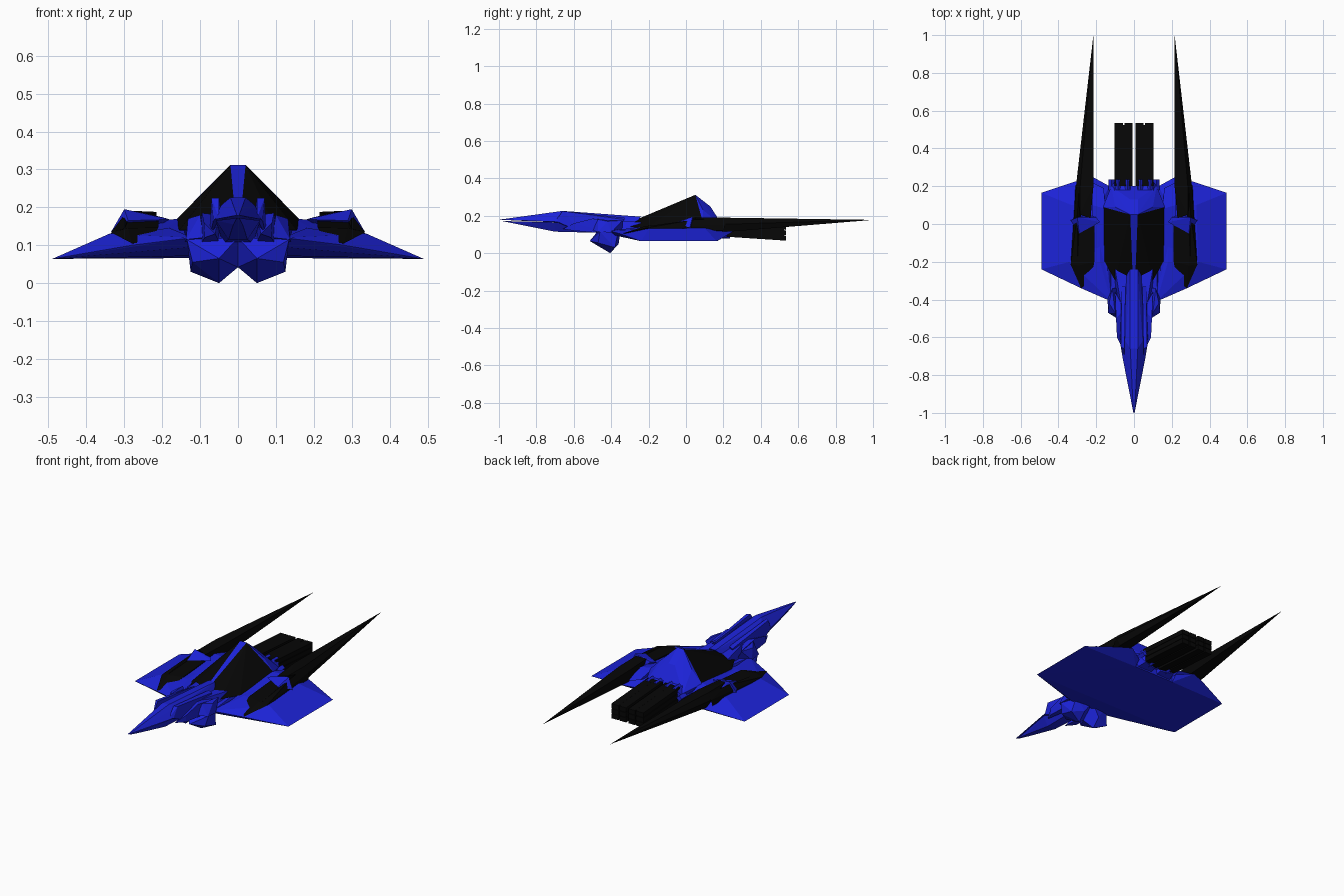
import bpy, bmesh


def material(name, color):
    m = bpy.data.materials.new(name)
    m.diffuse_color = color
    return m


BLUE = material("blue_paint", (0.012, 0.017, 0.70, 1))
BLACK = material("black_panel", (0.002, 0.002, 0.002, 1))


def solid(name, pts, mat=BLUE, sides="pair", is_black=None):
    """Faceted convex solid. sides: 'pair' = left and right copies, 'whole' = one shape across x=0."""
    for s in ((1, -1) if sides == "pair" else (0,)):
        if s:
            coords = [(s * x, y, z) for x, y, z in pts]
        else:
            coords = [(k * x, y, z) for x, y, z in pts for k in (1, -1) if x or k == 1]
        bm = bmesh.new()
        for c in coords:
            bm.verts.new(c)
        bmesh.ops.convex_hull(bm, input=bm.verts[:])
        loose = [v for v in bm.verts if not v.link_faces]
        bmesh.ops.delete(bm, geom=loose, context='VERTS')
        bmesh.ops.dissolve_limit(bm, angle_limit=0.01, verts=bm.verts[:], edges=bm.edges[:])
        bmesh.ops.recalc_face_normals(bm, faces=bm.faces[:])
        me = bpy.data.meshes.new(name)
        me.materials.append(mat)
        if is_black:
            me.materials.append(BLACK)
            for f in bm.faces:
                f.material_index = int(is_black(f.calc_center_median(), f.normal))
        bm.to_mesh(me)
        bm.free()
        label = {1: "right_", -1: "left_", 0: ""}[s] + name
        bpy.context.collection.objects.link(bpy.data.objects.new(label, me))


# Broad wings and the belly block between them
solid("wing", [(0.12, -0.41, 0.12), (0.28, -0.34, 0.10), (0.49, -0.24, 0.064),
               (0.49, 0.165, 0.064), (0.31, 0.225, 0.10), (0.22, 0.25, 0.115), (0.13, 0.20, 0.10),
               (0.34, -0.20, 0.13), (0.33, 0.10, 0.133), (0.18, -0.2, 0.145), (0.18, 0.1, 0.15),
               (0.17, -0.25, 0.072), (0.13, 0.17, 0.066), (0.12, -0.38, 0.095), (0.12, -0.25, 0.072)])
solid("belly", [(0.125, -0.41, 0.12), (0.125, -0.38, 0.095), (0.135, -0.25, 0.072),
                (0.135, 0.17, 0.066), (0.13, 0.17, 0.12), (0.12, -0.2, 0.14)], sides="whole")

# Raised central canopy with black flanks and a blue spine
solid("canopy", [(0.02, 0.05, 0.312), (0.006, -0.30, 0.165), (0.10, -0.30, 0.14),
                 (0.155, -0.20, 0.14), (0.165, 0.09, 0.165), (0.10, 0.09, 0.232),
                 (0.02, 0.13, 0.25), (0.07, 0.15, 0.20), (0.12, 0.20, 0.14),
                 (0.0, 0.14, 0.20), (0.1, 0.2, 0.10)], sides="whole",
      is_black=lambda c, n: abs(c.x) > 0.02 and n.z > 0.1 and c.y < 0.075)

# Canopy shoulder, sloping from the canopy to the nacelles
solid("shoulder", [(0.14, -0.28, 0.13), (0.22, -0.25, 0.13), (0.15, 0.08, 0.17),
                   (0.22, 0.10, 0.165), (0.16, 0.19, 0.14), (0.22, 0.22, 0.13), (0.18, 0.0, 0.09)])

# Black wing nacelles, running back outside the crests
solid("nacelle", [(0.28, -0.34, 0.105), (0.23, -0.31, 0.11), (0.335, -0.215, 0.134),
                  (0.21, -0.20, 0.147), (0.29, 0.02, 0.165), (0.21, 0.02, 0.165),
                  (0.29, -0.22, 0.145), (0.25, 0.0, 0.09), (0.30, 0.0, 0.125)], BLACK)
solid("nacelle_side", [(0.335, -0.215, 0.134), (0.30, -0.21, 0.144), (0.29, 0.0, 0.166),
                       (0.30, 0.05, 0.18), (0.305, 0.21, 0.155), (0.29, 0.20, 0.182),
                       (0.31, 0.20, 0.12), (0.27, 0.1, 0.11)], BLACK)

# Blue crests in front of the spikes
solid("crest", [(0.30, 0.035, 0.195), (0.29, -0.05, 0.165), (0.18, 0.01, 0.168),
                (0.20, 0.035, 0.174), (0.335, 0.02, 0.135), (0.25, 0.05, 0.13)])

# Long rear spikes
solid("rear_spike", [(0.215, 1.0, 0.178), (0.23, 0.03, 0.183), (0.285, 0.05, 0.191),
                     (0.215, 0.20, 0.188), (0.305, 0.22, 0.155), (0.285, 0.20, 0.19),
                     (0.215, 0.22, 0.125), (0.29, 0.23, 0.115), (0.24, 0.05, 0.12)], BLACK)

# Split nose: upper and lower beak
solid("upper_beak", [(0.003, -1.0, 0.179), (0.062, -0.70, 0.168), (0.02, -0.66, 0.226),
                     (0.045, -0.62, 0.205), (0.02, -0.24, 0.195), (0.05, -0.28, 0.15),
                     (0.07, -0.55, 0.16), (0.0, -0.7, 0.165)], sides="whole")
solid("lower_beak", [(0.003, -0.985, 0.172), (0.058, -0.70, 0.165), (0.025, -0.70, 0.115),
                     (0.012, -0.90, 0.155), (0.06, -0.32, 0.15), (0.04, -0.32, 0.105)], sides="whole")

# Thin fins and cheek plates beside the nose
solid("nose_fin", [(0.05, -0.66, 0.225), (0.07, -0.65, 0.224), (0.05, -0.70, 0.17),
                   (0.065, -0.68, 0.165), (0.045, -0.33, 0.19), (0.065, -0.33, 0.18),
                   (0.06, -0.36, 0.12), (0.075, -0.58, 0.12)])
solid("cheek_plate", [(0.09, -0.60, 0.16), (0.088, -0.60, 0.12), (0.06, -0.66, 0.13),
                      (0.095, -0.50, 0.185), (0.10, -0.36, 0.165), (0.10, -0.36, 0.10),
                      (0.05, -0.45, 0.18), (0.05, -0.45, 0.11)])

# Chin pods hanging below the nose, with side blocks
solid("chin_pod", [(0.05, -0.405, 0.0), (0.125, -0.38, 0.03), (0.12, -0.47, 0.055),
                   (0.05, -0.515, 0.065), (0.0, -0.43, 0.042), (0.0, -0.47, 0.12),
                   (0.135, -0.46, 0.115), (0.105, -0.36, 0.13), (0.05, -0.36, 0.05), (0.0, -0.35, 0.12)])
solid("side_block", [(0.09, -0.50, 0.12), (0.137, -0.47, 0.115), (0.132, -0.42, 0.17),
                     (0.10, -0.47, 0.18), (0.115, -0.34, 0.175), (0.14, -0.40, 0.11), (0.08, -0.34, 0.11)])

# Neck joint between the nose and the hull
solid("neck", [(0.07, -0.42, 0.18), (0.09, -0.42, 0.11), (0.10, -0.24, 0.165), (0.12, -0.24, 0.09)],
      sides="whole")

# Engine housings with small knuckles at the tail
solid("engine_housing", [(0.012, 0.12, 0.185), (0.10, 0.12, 0.185), (0.02, 0.21, 0.165),
                         (0.10, 0.225, 0.16), (0.125, 0.20, 0.12), (0.10, 0.22, 0.085),
                         (0.02, 0.20, 0.08), (0.02, 0.12, 0.067), (0.12, 0.14, 0.067)])
for x, z in ((0.035, 0.165), (0.085, 0.165), (0.12, 0.125), (0.06, 0.095)):
    solid("tail_knuckle", [(x + a * 0.016, y, z + b * 0.016)
                           for y in (0.18, 0.235) for a, b in ((1, 0), (-1, 0), (0, 1), (0, -1))])


# Twin black exhaust packs: a core with stacked ribs
def bar(name, x0, x1, z0, z1, y1, drop=0.022):
    solid(name, [(x, y, z - d) for x in (x0, x1) for z in (z0, z1)
                 for y, d in ((0.20, 0.0), (y1, drop))], BLACK)


bar("exhaust_core", 0.014, 0.095, 0.095, 0.173, 0.525)
for z in (0.089, 0.118, 0.147):
    bar("exhaust_rib_inner", 0.008, 0.05, z, z + 0.026, 0.535)
    bar("exhaust_rib_outer", 0.057, 0.102, z, z + 0.026, 0.535)
